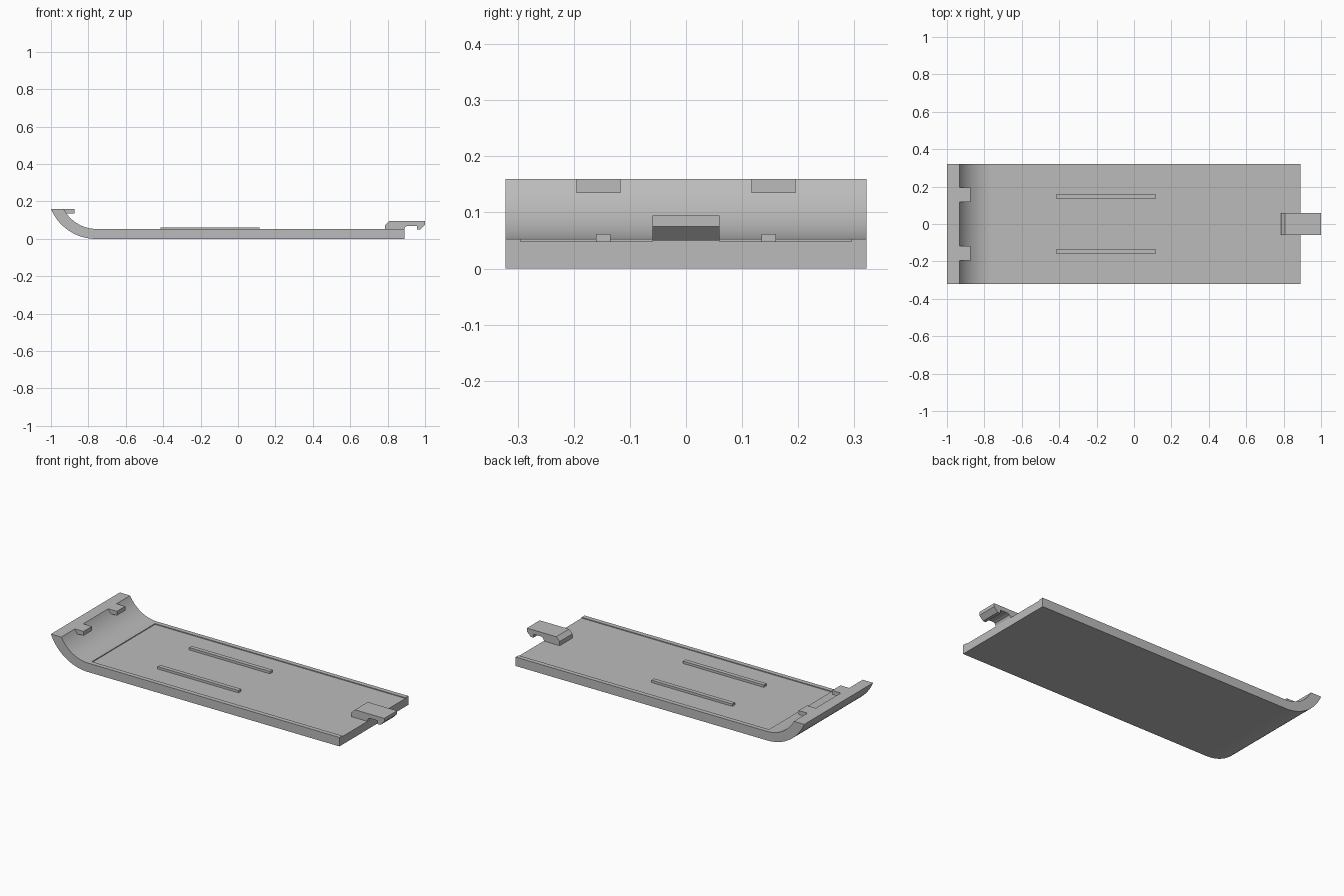
import bpy
import bmesh
import math

cube = bpy.data.objects.get("Cube")
if cube:
    bpy.data.objects.remove(cube, do_unlink=True)

grey = bpy.data.materials.new("matte_grey")
grey.use_nodes = True
colour = (0.5, 0.5, 0.5, 1)
grey.diffuse_color = colour
grey.node_tree.nodes["Principled BSDF"].inputs["Base Color"].default_value = colour


def extrude(name, profile, y0, y1):
    """Extrude an x-z profile from y0 to y1."""
    bm = bmesh.new()
    face = bm.faces.new([bm.verts.new((x, y0, z)) for x, z in profile])
    result = bmesh.ops.extrude_face_region(bm, geom=[face])
    moved = [v for v in result["geom"] if isinstance(v, bmesh.types.BMVert)]
    bmesh.ops.translate(bm, verts=moved, vec=(0, y1 - y0, 0))
    bmesh.ops.recalc_face_normals(bm, faces=bm.faces)
    mesh = bpy.data.meshes.new(name)
    bm.to_mesh(mesh)
    bm.free()
    mesh.materials.append(grey)
    obj = bpy.data.objects.new(name, mesh)
    bpy.context.collection.objects.link(obj)
    return obj


def box_profile(x0, x1, z0, z1):
    return [(x0, z0), (x1, z0), (x1, z1), (x0, z1)]


def arc(cx, cz, radius, z_end, steps=20):
    """Arc rising from its lowest point towards -x until it reaches z_end."""
    sweep = math.acos((cz - z_end) / radius)
    angles = [sweep * i / steps for i in range(steps + 1)]
    return [(cx - radius * math.sin(a), cz - radius * math.cos(a)) for a in angles]


TOP, FLOOR, END, HALF, LIP = 0.053, 0.048, 0.89, 0.322, 0.16

# Cover plate with an upturned end
outer = arc(-0.76, 0.26, 0.26, LIP)
inner = arc(-0.755, TOP + 0.2, 0.2, LIP)
plate = extrude("cover_plate", [(END, 0)] + outer + inner[::-1] + [(END, TOP)],
                -HALF, HALF)

# Shallow recess between the side rims
cutter = extrude("recess_cutter", box_profile(-0.75, 1.1, FLOOR, 0.2), -0.295, 0.295)
cutter.hide_render = True
cut = plate.modifiers.new("recess", "BOOLEAN")
cut.operation = "DIFFERENCE"
cut.solver = "EXACT"
cut.object = cutter
bpy.context.view_layer.objects.active = plate
bpy.ops.object.modifier_apply(modifier=cut.name)
bpy.data.objects.remove(cutter, do_unlink=True)

# Ribs on the floor and locking tabs under the lip
for side, label in ((1, "back"), (-1, "front")):
    extrude("rib_" + label, box_profile(-0.415, 0.115, FLOOR - 0.01, 0.062),
            side * 0.135, side * 0.16)
    tab = [(-0.932, LIP), (-0.875, LIP), (-0.875, 0.135), (-0.935, 0.135)]
    extrude("tab_" + label, tab, side * 0.117, side * 0.195)

# Latch clip with a hooked tip
clip = [(0.785, 0.04), (0.785, 0.073), (0.808, 0.095), (1.0, 0.095),
        (1.0, 0.075), (0.975, 0.05), (0.957, 0.05), (0.957, 0.07),
        (0.908, 0.07), (0.895, 0.065), (0.889, 0.053), (0.889, 0.04)]
extrude("latch_clip", clip, -0.06, 0.06)

# Smooth the curve and keep the edges sharp
bpy.ops.object.select_all(action="DESELECT")
plate.select_set(True)
bpy.context.view_layer.objects.active = plate
bpy.ops.object.shade_smooth_by_angle(angle=math.radians(30))
